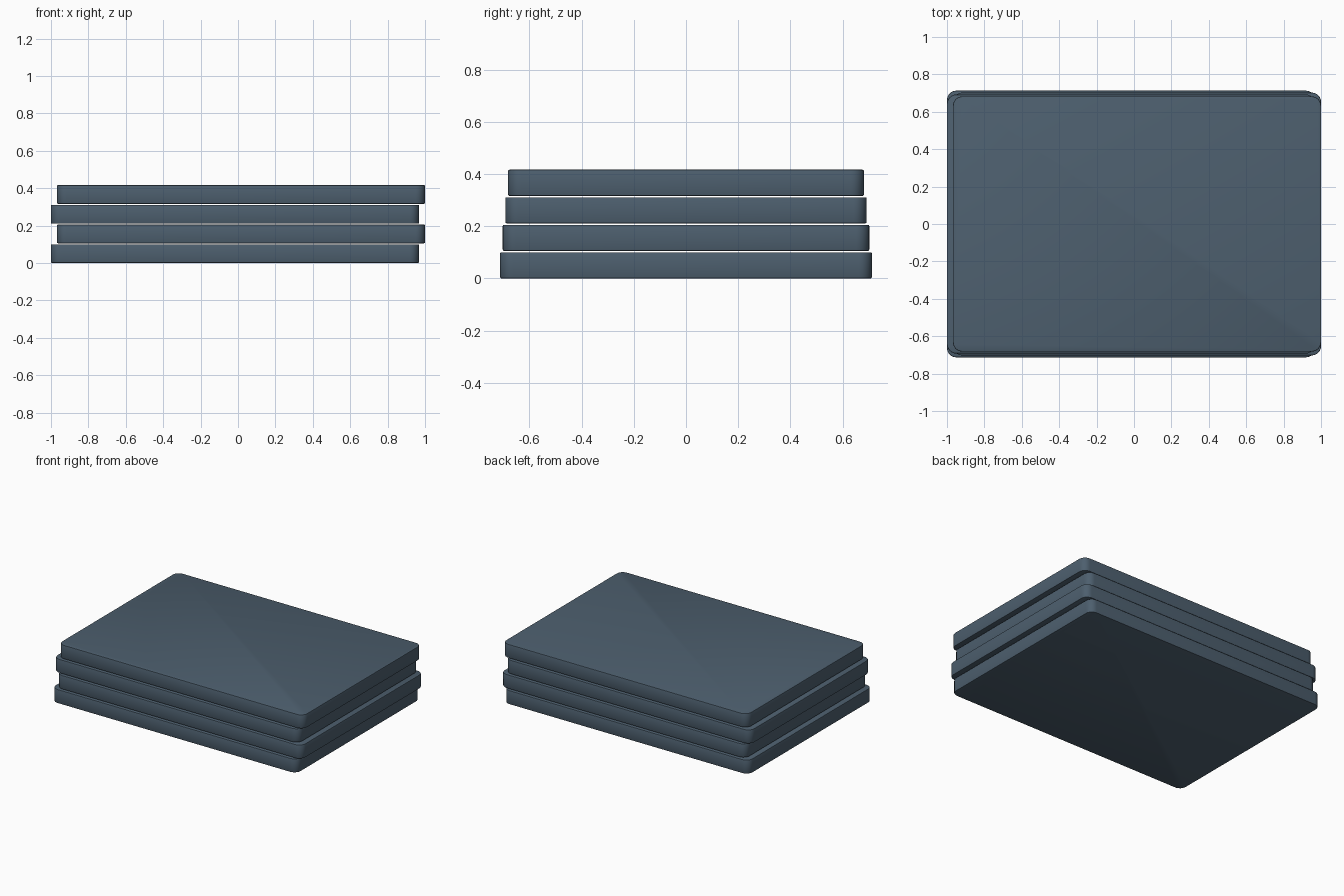
import bpy
import bmesh
import math

if "Cube" in bpy.data.objects:
    bpy.data.objects.remove(bpy.data.objects["Cube"], do_unlink=True)

SLATE = (0.074, 0.114, 0.156, 1.0)
THICKNESS, PITCH = 0.1, 0.1055
WIDTH, SHIFT = 1.968, 0.016
CORNER, RIM = 0.05, 0.005

slate = bpy.data.materials.new("slate_blue")
slate.use_nodes = True
slate.diffuse_color = SLATE
slate.node_tree.nodes["Principled BSDF"].inputs["Base Color"].default_value = SLATE


def make_slab(name, x, z, depth):
    bm = bmesh.new()
    bmesh.ops.create_cube(bm, size=1)
    bmesh.ops.scale(bm, vec=(WIDTH, depth, THICKNESS), verts=bm.verts)
    # Rounded vertical corners
    upright = [e for e in bm.edges
               if abs(e.verts[0].co.z - e.verts[1].co.z) > THICKNESS / 2]
    bmesh.ops.bevel(bm, geom=upright, offset=CORNER, offset_type='OFFSET',
                    segments=6, profile=0.5, affect='EDGES')
    # Softened top and bottom rims
    rims = [e for e in bm.edges
            if abs(e.verts[0].co.z - e.verts[1].co.z) < THICKNESS / 2]
    bmesh.ops.bevel(bm, geom=rims, offset=RIM, offset_type='OFFSET',
                    segments=2, profile=0.5, affect='EDGES')
    mesh = bpy.data.meshes.new(name)
    bm.to_mesh(mesh)
    bm.free()
    mesh.materials.append(slate)
    slab = bpy.data.objects.new(name, mesh)
    slab.location = (x, 0, z)
    bpy.context.collection.objects.link(slab)
    bpy.ops.object.select_all(action='DESELECT')
    slab.select_set(True)
    bpy.context.view_layer.objects.active = slab
    bpy.ops.object.shade_smooth_by_angle(angle=math.radians(30))


# Stack of slabs, shifted alternately and slightly narrower towards the top
names = ["bottom_slab", "lower_middle_slab", "upper_middle_slab", "top_slab"]
for i, name in enumerate(names):
    make_slab(name, SHIFT * (1 if i % 2 else -1),
              THICKNESS / 2 + i * PITCH, 1.426 - 0.0205 * i)
